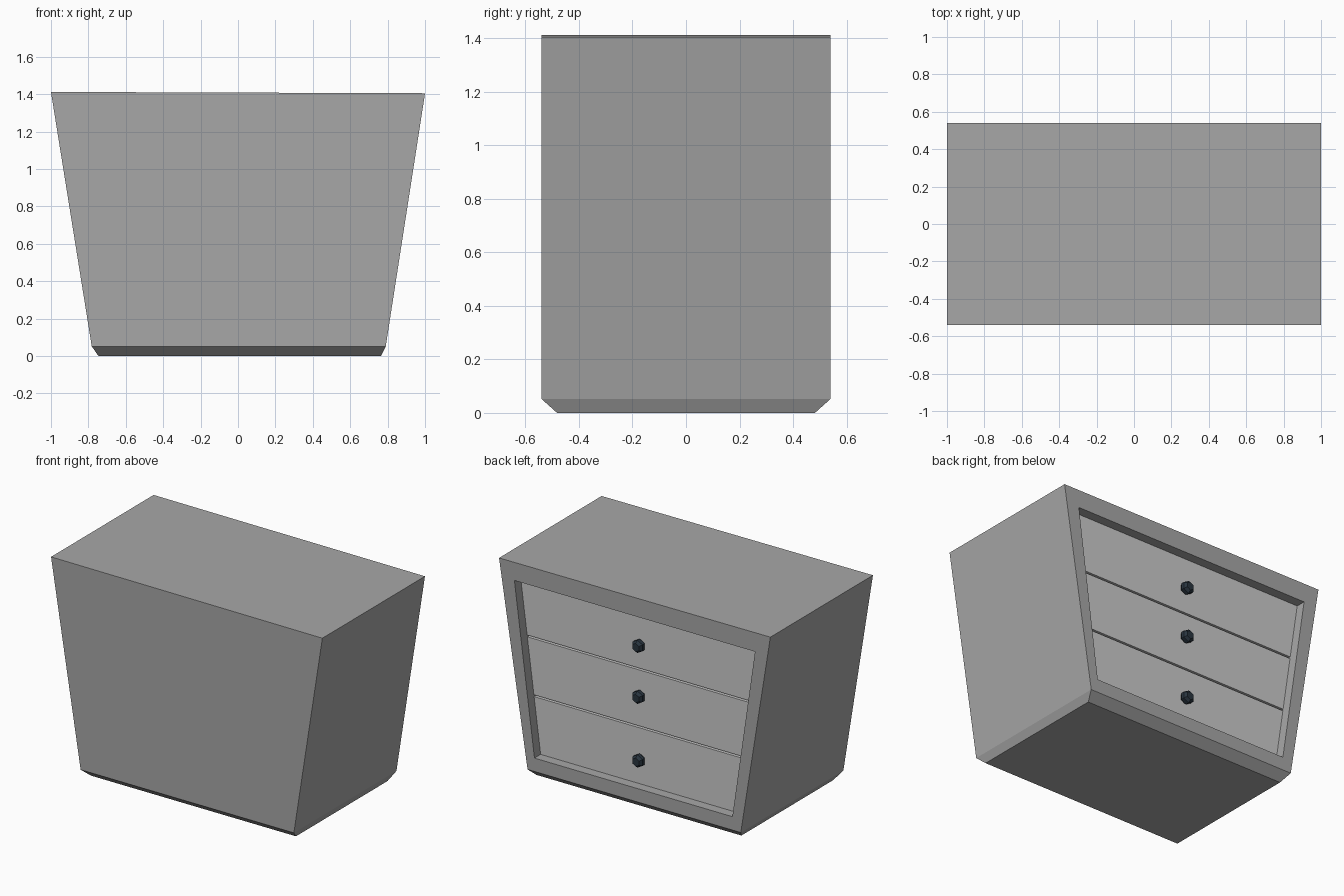
import bpy, bmesh
from math import sin, cos, pi

if "Cube" in bpy.data.objects:
    bpy.data.objects.remove(bpy.data.objects["Cube"])

# Opening on the back (+y) side: x limits at its bottom and top
Z0, Z1 = 0.141, 1.285
FACE_Y, FLOOR_Y, DRAWER_Y = 0.54, 0.45, 0.475


def material(name, color):
    mat = bpy.data.materials.new(name)
    mat.diffuse_color = color
    mat.use_nodes = True
    mat.node_tree.nodes["Principled BSDF"].inputs["Base Color"].default_value = mat.diffuse_color
    return mat


def make_object(name, bm, mat=None):
    bmesh.ops.recalc_face_normals(bm, faces=bm.faces)
    mesh = bpy.data.meshes.new(name)
    bm.to_mesh(mesh)
    bm.free()
    if mat:
        mesh.materials.append(mat)
    obj = bpy.data.objects.new(name, mesh)
    bpy.context.collection.objects.link(obj)
    return obj


def trapezoid(bm, z0, z1, y):
    def limits(z):
        t = (z - Z0) / (Z1 - Z0)
        return -0.72 - 0.167 * t, 0.739 + 0.148 * t
    (l0, r0), (l1, r1) = limits(z0), limits(z1)
    return [bm.verts.new(p) for p in ((l0, y, z0), (r0, y, z0), (r1, y, z1), (l1, y, z1))]


def bridge(bm, ring_a, ring_b):
    n = len(ring_a)
    for i in range(n):
        j = (i + 1) % n
        bm.faces.new((ring_a[i], ring_a[j], ring_b[j], ring_b[i]))


# Cabinet: flared box with chamfered foot and a recessed back opening
bm = bmesh.new()
rings = []
for xl, xr, y, zl, zr in ((-0.746, 0.765, 0.482, 0, 0),
                          (-0.782, 0.79, FACE_Y, 0.052, 0.052),
                          (-1, 1, FACE_Y, 1.412, 1.405)):
    rings.append([bm.verts.new(p) for p in
                  ((xl, -y, zl), (xr, -y, zr), (xr, y, zr), (xl, y, zl))])
bottom, shoulder, top = rings
bm.faces.new(bottom)
bm.faces.new(top)
bridge(bm, bottom, shoulder)
for i in (0, 1, 3):
    j = (i + 1) % 4
    bm.faces.new((shoulder[i], shoulder[j], top[j], top[i]))
rim = trapezoid(bm, Z0, Z1, FACE_Y)
floor = trapezoid(bm, Z0, Z1, FLOOR_Y)
bridge(bm, [shoulder[3], shoulder[2], top[2], top[3]], rim)
bridge(bm, rim, floor)
bm.faces.new(floor)
make_object("cabinet", bm, material("dark_grey", (0.39, 0.39, 0.39, 1)))

# Drawer fronts with their six-sided knobs
knob_mat = material("dark_knob", (0.022, 0.035, 0.05, 1))
drawers = (("lower", Z0, 0.513, 0.307), ("middle", 0.525, 0.898, 0.732), ("upper", 0.91, Z1, 1.071))
for name, z0, z1, knob_z in drawers:
    bm = bmesh.new()
    back = trapezoid(bm, z0, z1, FLOOR_Y)
    front = trapezoid(bm, z0, z1, DRAWER_Y)
    bridge(bm, back, front)
    bm.faces.new(back)
    bm.faces.new(front)
    make_object(name + "_drawer", bm, material(name + "_grey", (0.78, 0.78, 0.78, 1)))

    bm = bmesh.new()
    rings = [[bm.verts.new((r * cos(k * pi / 3 + pi / 6), y, knob_z + r * sin(k * pi / 3 + pi / 6)))
              for k in range(6)]
             for r, y in ((0.028, 0.47), (0.043, 0.49), (0.043, 0.512), (0.028, 0.53))]
    for a, b in zip(rings, rings[1:]):
        bridge(bm, a, b)
    bm.faces.new(rings[0])
    bm.faces.new(rings[-1])
    make_object(name + "_knob", bm, knob_mat)
